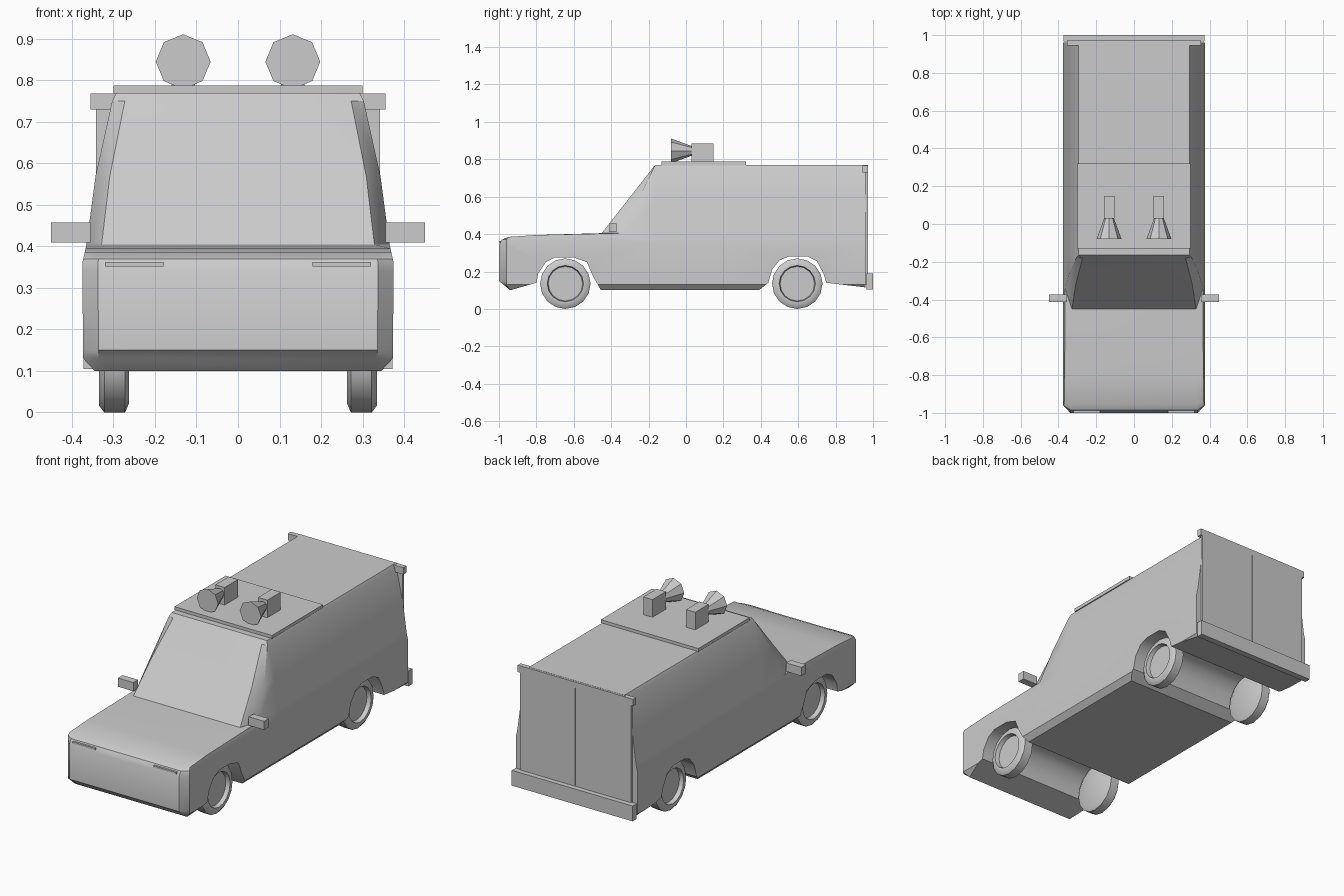
import bpy, bmesh, math
from mathutils import Matrix, Vector

cube = bpy.data.objects.get("Cube")
if cube:
    bpy.data.objects.remove(cube, do_unlink=True)

GREY = (0.6, 0.6, 0.6, 1)
paint = bpy.data.materials.new("plain grey")
paint.use_nodes = True
paint.diffuse_color = GREY
paint.node_tree.nodes["Principled BSDF"].inputs["Base Color"].default_value = GREY


def finish(bm, name, smooth=None):
    bmesh.ops.recalc_face_normals(bm, faces=bm.faces)
    mesh = bpy.data.meshes.new(name)
    bm.to_mesh(mesh)
    bm.free()
    mesh.materials.append(paint)
    ob = bpy.data.objects.new(name, mesh)
    bpy.context.collection.objects.link(ob)
    if smooth:
        bpy.ops.object.select_all(action='DESELECT')
        ob.select_set(True)
        bpy.context.view_layer.objects.active = ob
        bpy.ops.object.shade_smooth_by_angle(angle=math.radians(smooth))
    return ob


def box(name, x, y, z):
    """Box from (low, high) ranges on each axis."""
    bm = bmesh.new()
    mid = Vector([(a + b) / 2 for a, b in (x, y, z)])
    size = [b - a for a, b in (x, y, z)]
    bmesh.ops.create_cube(bm, size=1, matrix=Matrix.Translation(mid) @ Matrix.Diagonal((*size, 1)))
    return finish(bm, name)


def span(side, a, b):
    return tuple(sorted((side * a, side * b)))


# Body: side outline with both wheel arches, extruded across the width
outline = [
    (-1, .15), (-.94, .10), (-.80, .14), (-.79, .19), (-.75, .25), (-.70, .275),
    (-.60, .275), (-.53, .25), (-.50, .18), (-.455, .10),
    (.39, .10), (.44, .14), (.46, .21), (.50, .26), (.55, .28), (.65, .28),
    (.70, .255), (.735, .19), (.75, .14), (.96, .115),
    (.96, .77), (-.165, .77), (-.45, .405), (-.80, .395), (-.95, .385),
    (-.985, .37), (-1, .34)]
# Half width at each height
widths = [(.10, .345), (.13, .373), (.36, .375), (.405, .365), (.57, .343), (.75, .303), (.77, .293)]


def half_width(z):
    for (z0, w0), (z1, w1) in zip(widths, widths[1:]):
        if z <= z1:
            return w0 + (w1 - w0) * (z - z0) / (z1 - z0)
    return widths[-1][1]


bm = bmesh.new()
base = bm.faces.new([bm.verts.new((-1, y, z)) for y, z in outline])
ext = bmesh.ops.extrude_face_region(bm, geom=[base], use_keep_orig=True)
bmesh.ops.translate(bm, vec=(2, 0, 0), verts=[v for v in ext["geom"] if isinstance(v, bmesh.types.BMVert)])
cuts = [((0, 0, z), (0, 0, 1)) for z, w in widths[1:-1]]
cuts += [((s * .9, 0, 0), (1, 0, 0)) for s in (-1, 1)]
cuts += [((0, y, 0), (0, 1, 0)) for y in (-.165, .2)]
for point, normal in cuts:
    bmesh.ops.bisect_plane(bm, geom=bm.verts[:] + bm.edges[:] + bm.faces[:],
                           dist=1e-5, plane_co=point, plane_no=normal)
for v in bm.verts:
    x, y, z = v.co
    if abs(x) > .99:
        # rounded nose corners and angled windscreen pillars
        v.co.y = max(y, -.96)
        slant = -.45 + (z - .405) * .78
        if z > .404 and abs(y - slant) < .01:
            v.co.y += .11 * (.77 - z) / .365
    v.co.x = x * half_width(z)
bmesh.ops.triangulate(bm, faces=[f for f in bm.faces if len(f.verts) > 4])
finish(bm, "van_body", 32)

# Wheels: tyre and recessed hub turned from one profile
tyre = [(.262, 0), (.262, .112), (.272, .135), (.322, .135), (.335, .118), (.335, .097), (.312, .092), (.312, 0)]
for side, label in ((1, "left"), (-1, "right")):
    for y, end in ((-.645, "front"), (.595, "rear")):
        bm = bmesh.new()
        verts = [bm.verts.new((side * x, y, .135 + r)) for x, r in tyre]
        edges = [bm.edges.new(pair) for pair in zip(verts, verts[1:])]
        bmesh.ops.spin(bm, geom=verts + edges, cent=(0, y, .135), axis=(1, 0, 0),
                       angle=2 * math.pi, steps=16, use_merge=True)
        bmesh.ops.remove_doubles(bm, verts=bm.verts, dist=1e-4)
        finish(bm, f"{end}_{label}_wheel", 40)

    # Paired parts on each side
    box(f"{label}_mirror", span(side, .355, .45), (-.413, -.372), (.41, .458))
    box(f"{label}_headlight_strip", span(side, .18, .32), (-1, -.985), (.352, .363))
    box(f"{label}_rear_door", span(side, .002, .342), (.958, .972), (.13, .735))
    box(f"{label}_gutter_end", span(side, .28, .355), (.945, .972), (.73, .768))
    box(f"{label}_speaker_box", span(side, .103, .16), (.03, .147), (.786, .885))

    # Eight-sided loudspeaker horn opening forwards
    bm = bmesh.new()
    bmesh.ops.create_cone(bm, cap_ends=True, segments=8, radius1=.066, radius2=.024, depth=.115,
                          matrix=Matrix.Translation((side * .132, -.022, .845))
                          @ Matrix.Rotation(-math.pi / 2, 4, 'X'))
    finish(bm, f"{label}_speaker_horn")

# Roof plate and rear trim
box("roof_plate", (-.30, .30), (-.13, .32), (.768, .787))
box("rear_top_rail", (-.30, .30), (.955, .972), (.735, .769))
box("rear_bumper", (-.372, .372), (.965, 1), (.105, .19))
